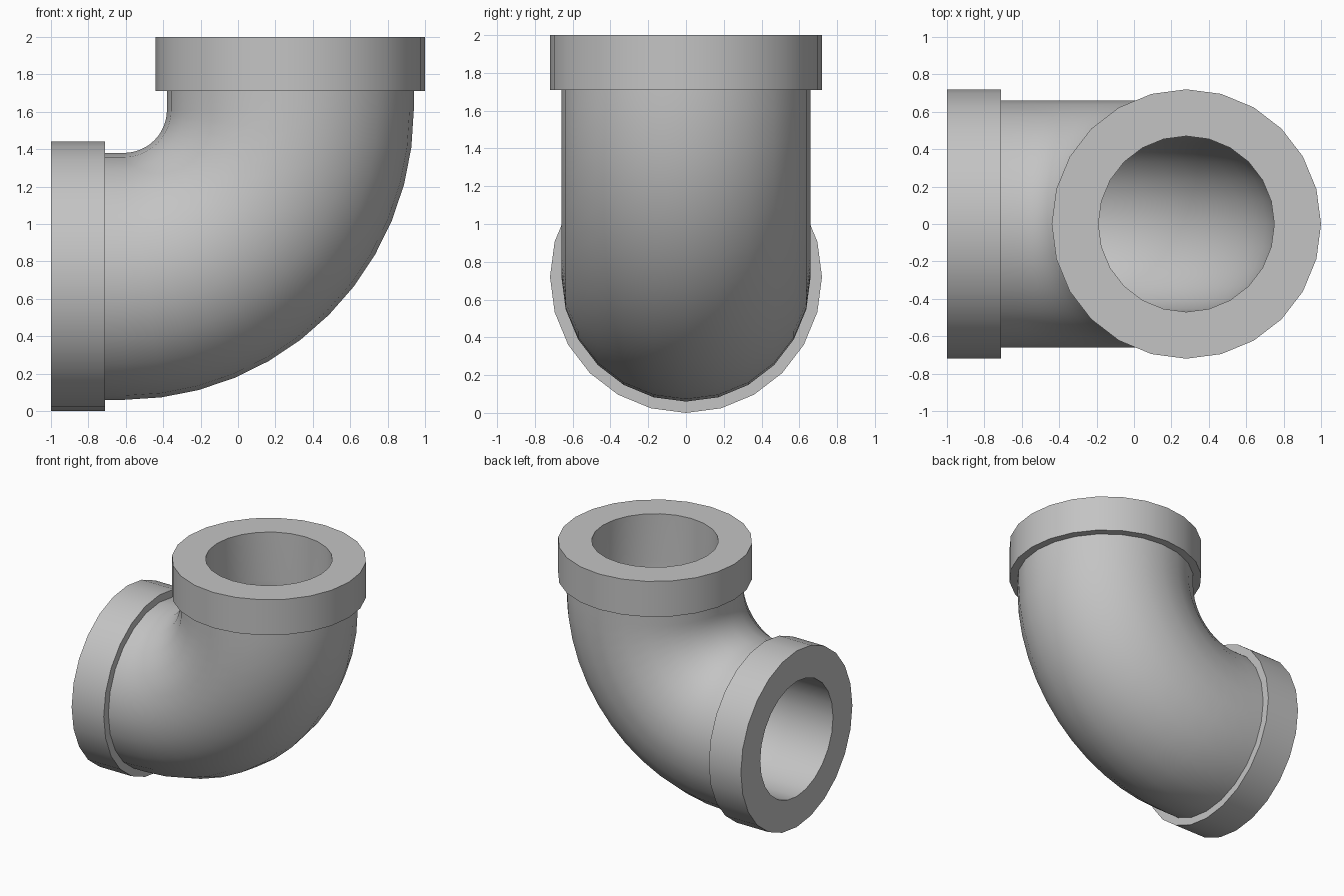
import bpy
import bmesh
from math import sin, cos, pi, radians
from mathutils import Vector

cube = bpy.data.objects.get("Cube")
if cube:
    bpy.data.objects.remove(cube)

SIDES, STEPS = 24, 12
BEND, STRAIGHT, COLLAR = 0.89, 0.39, 0.29
R_COLLAR, R_PIPE, R_BORE = 0.72, 0.66, 0.47
CENTRE = Vector((-0.61, 0, 1.61))
ARC = BEND * pi / 2
LENGTH = ARC + 2 * STRAIGHT

grey = bpy.data.materials.new("grey plastic")
grey.use_nodes = True
colour = (0.55, 0.55, 0.55, 1)
grey.diffuse_color = colour
grey.node_tree.nodes["Principled BSDF"].inputs["Base Color"].default_value = colour


def frame(d):
    """Point and outward direction on the elbow's centre line at distance d."""
    on_arc = min(max(d - STRAIGHT, 0), ARC)
    a = on_arc / BEND
    outward = Vector((sin(a), 0, -cos(a)))
    heading = Vector((cos(a), 0, sin(a)))
    return CENTRE + outward * BEND + heading * (d - STRAIGHT - on_arc), outward


def sweep(name, stations):
    """Skin rings given as (distance, radius) along the centre line."""
    bm = bmesh.new()
    rings = []
    for d, r in stations:
        p, u = frame(d)
        angles = [2 * pi * i / SIDES for i in range(SIDES)]
        rings.append([bm.verts.new(p + r * (u * cos(t) + Vector((0, sin(t), 0))))
                      for t in angles])
    for a, b in zip(rings, rings[1:]):
        for i in range(SIDES):
            j = (i + 1) % SIDES
            bm.faces.new((a[i], a[j], b[j], b[i]))
    mesh = bpy.data.meshes.new(name)
    bm.to_mesh(mesh)
    bm.free()
    mesh.materials.append(grey)
    obj = bpy.data.objects.new(name, mesh)
    bpy.context.collection.objects.link(obj)
    bpy.ops.object.select_all(action='DESELECT')
    obj.select_set(True)
    bpy.context.view_layer.objects.active = obj
    bpy.ops.object.shade_smooth_by_angle(angle=radians(35))


bend = [STRAIGHT + ARC * i / STEPS for i in range(STEPS + 1)]

# Outer wall between the collars
sweep("elbow_pipe", [(d, R_PIPE) for d in [COLLAR] + bend + [LENGTH - COLLAR]])

# Inner wall, swept backwards so that it faces the hollow
sweep("bore", [(d, R_BORE) for d in [LENGTH] + bend[::-1] + [0]])

# Collars with shoulder, rim and flat end
sweep("side_collar", [(0, R_BORE), (0, R_COLLAR), (COLLAR, R_COLLAR), (COLLAR, R_PIPE)])
sweep("top_collar", [(LENGTH - COLLAR, R_PIPE), (LENGTH - COLLAR, R_COLLAR),
                     (LENGTH, R_COLLAR), (LENGTH, R_BORE)])
